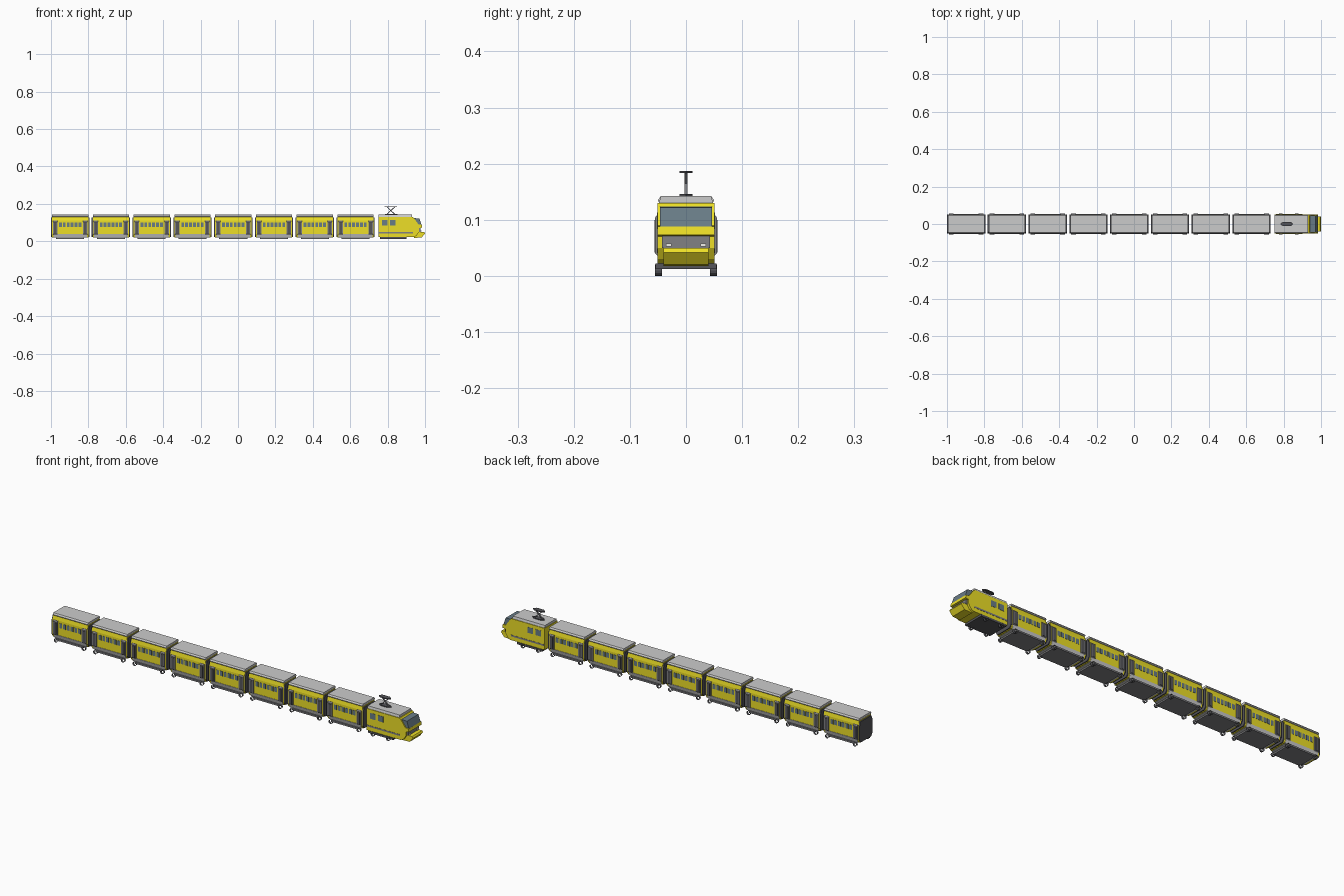
import bpy, bmesh, math
from mathutils import Matrix

if "Cube" in bpy.data.objects:
    bpy.data.objects.remove(bpy.data.objects["Cube"])


def mat(name, r, g, b):
    m = bpy.data.materials.new(name)
    m.diffuse_color = (r, g, b, 1)
    m.use_nodes = True
    m.node_tree.nodes["Principled BSDF"].inputs["Base Color"].default_value = m.diffuse_color
    return m


YELLOW = mat("yellow", 0.85, 0.74, 0.02)
DARK = mat("dark_grey", 0.09, 0.09, 0.1)
MID = mat("mid_grey", 0.22, 0.22, 0.23)
GLASS = mat("glass", 0.14, 0.2, 0.24)
LAMP = mat("lamp", 0.9, 0.9, 0.85)

CARS, LENGTH, PITCH, FIRST = 8, 0.205, 0.218, -0.8975


def finish(name, bm, m, car=False, mirror=""):
    """Make the object; car parts are mirrored about the car centre and repeated."""
    bmesh.ops.recalc_face_normals(bm, faces=bm.faces)
    me = bpy.data.meshes.new(name)
    bm.to_mesh(me)
    bm.free()
    if m:
        me.materials.append(m)
    ob = bpy.data.objects.new(name, me)
    bpy.context.collection.objects.link(ob)
    if mirror:
        mod = ob.modifiers.new("mirror", 'MIRROR')
        mod.use_axis = ('x' in mirror, 'y' in mirror, False)
        mod.use_mirror_merge = False
    if car:
        ob.location.x = FIRST
        mod = ob.modifiers.new("cars", 'ARRAY')
        mod.count = CARS
        mod.use_relative_offset = False
        mod.use_constant_offset = True
        mod.constant_offset_displace = (PITCH, 0, 0)
    return ob


def prism(name, pts, axis, a, b, m=None, **kw):
    """Extrude a profile along an axis: 'x' uses (y,z), 'y' uses (x,z), 'z' uses (x,y)."""
    place = {'x': lambda u, v, t: (t, u, v), 'y': lambda u, v, t: (u, t, v),
             'z': lambda u, v, t: (u, v, t)}[axis]
    bm = bmesh.new()
    lo = [bm.verts.new(place(u, v, a)) for u, v in pts]
    hi = [bm.verts.new(place(u, v, b)) for u, v in pts]
    n = len(pts)
    bm.faces.new(lo)
    bm.faces.new(hi[::-1])
    for i in range(n):
        j = (i + 1) % n
        bm.faces.new((lo[i], lo[j], hi[j], hi[i]))
    return finish(name, bm, m, **kw)


def box(name, x0, x1, y0, y1, z0, z1, m=None, **kw):
    return prism(name, [(x0, y0), (x1, y0), (x1, y1), (x0, y1)], 'z', z0, z1, m, **kw)


def sym(half):
    """Complete a half profile (u >= 0) to the other side."""
    return half + [(-u, v) for u, v in reversed(half)]


def wheels(name, xs, **kw):
    """Open, rimless rings close to the rails."""
    bm = bmesh.new()
    for x in xs:
        bmesh.ops.create_cone(bm, cap_ends=False, segments=12, radius1=0.010, radius2=0.010,
                              depth=0.012, matrix=Matrix.Translation((x, -0.049, 0.010))
                              @ Matrix.Rotation(math.pi / 2, 4, 'X'))
    return finish(name, bm, DARK, mirror=kw.pop("mirror", "y"), **kw)


# ---------------- carriages ----------------
prism("car_body", sym([(0.044, 0.02), (0.050, 0.037), (0.050, 0.112), (0.046, 0.13)]),
      'x', -0.097, 0.097, YELLOW, car=True)
prism("car_roof", sym([(0.048, 0.131), (0.050, 0.135), (0.045, 0.142)]),
      'x', -0.097, 0.097, None, car=True)
prism("car_end_plate", sym([(0.040, 0.022), (0.050, 0.035), (0.050, 0.108), (0.042, 0.126)]),
      'x', 0.097, LENGTH / 2, DARK, car=True, mirror="x")
box("car_underframe", -0.075, 0.075, -0.054, 0.054, 0.012, 0.020, MID, car=True)
prism("car_skirt", sym([(0.046, 0.019), (0.052, 0.039)]), 'x', -0.090, 0.090, None, car=True)
# doors at both ends of each side: frame, leaf, glass
prism("car_door_frame", [(-0.049, 0.034), (-0.055, 0.040), (-0.055, 0.104), (-0.049, 0.112)],
      'x', 0.068, 0.092, MID, car=True, mirror="xy")
box("car_door", 0.073, 0.087, -0.0565, -0.054, 0.042, 0.100, DARK, car=True, mirror="xy")
# row of side windows
for i in range(6):
    x = -0.052 + i * 0.0208
    box("car_window", x - 0.0075, x + 0.0075, -0.051, -0.049, 0.077, 0.101, GLASS,
        car=True, mirror="y")
wheels("car_wheels", [0.077], car=True, mirror="xy")

# ---------------- locomotive ----------------
prism("loco_body", [(0.75, 0.022), (0.94, 0.022), (0.955, 0.03), (0.968, 0.05), (0.968, 0.07),
                    (0.985, 0.073), (0.982, 0.088), (0.965, 0.090), (0.942, 0.122),
                    (0.935, 0.13), (0.75, 0.13)], 'y', -0.051, 0.051, YELLOW)
prism("loco_roof", sym([(0.048, 0.13), (0.045, 0.142)]), 'x', 0.752, 0.930)
# nose: lower apron, dark lamp band and lamps
prism("nose_apron", [(0.94, 0.018), (0.982, 0.020), (1.0, 0.042), (0.995, 0.050), (0.94, 0.050)],
      'y', -0.040, 0.040, YELLOW)
box("nose_lamp_band", 0.94, 0.976, -0.043, 0.043, 0.050, 0.071, MID)
box("headlamp", 0.975, 0.980, -0.036, -0.026, 0.052, 0.058, LAMP, mirror="y")
# raked windscreen
prism("windscreen", [(0.94, 0.087), (0.982, 0.087), (0.970, 0.122), (0.94, 0.124)],
      'y', -0.046, 0.046, GLASS)
# side windows and stripe
for x in (0.770, 0.813):
    box("loco_window", x, x + 0.030, -0.052, -0.050, 0.084, 0.113, GLASS, mirror="y")
box("loco_stripe", 0.751, 0.935, -0.052, -0.050, 0.041, 0.049, MID, mirror="y")
box("loco_underframe", 0.760, 0.900, -0.054, 0.054, 0.012, 0.022, DARK)
wheels("loco_wheels", [0.785, 0.870])

# ---------------- pantograph ----------------
prism("pantograph_base", [(0.785, 0), (0.798, -0.012), (0.838, -0.012), (0.852, 0),
                          (0.838, 0.012), (0.798, 0.012)], 'z', 0.141, 0.146, DARK)
for a, b in ((0.797, 0.838), (0.838, 0.797)):
    prism("pantograph_arm", [(a - 0.003, 0.145), (a + 0.003, 0.145), (b + 0.003, 0.184),
                             (b - 0.003, 0.184)], 'y', -0.003, 0.003, MID)
prism("pantograph_head", [(0.782, 0), (0.796, -0.012), (0.836, -0.012), (0.850, 0),
                          (0.836, 0.012), (0.796, 0.012)], 'z', 0.183, 0.187, DARK)
